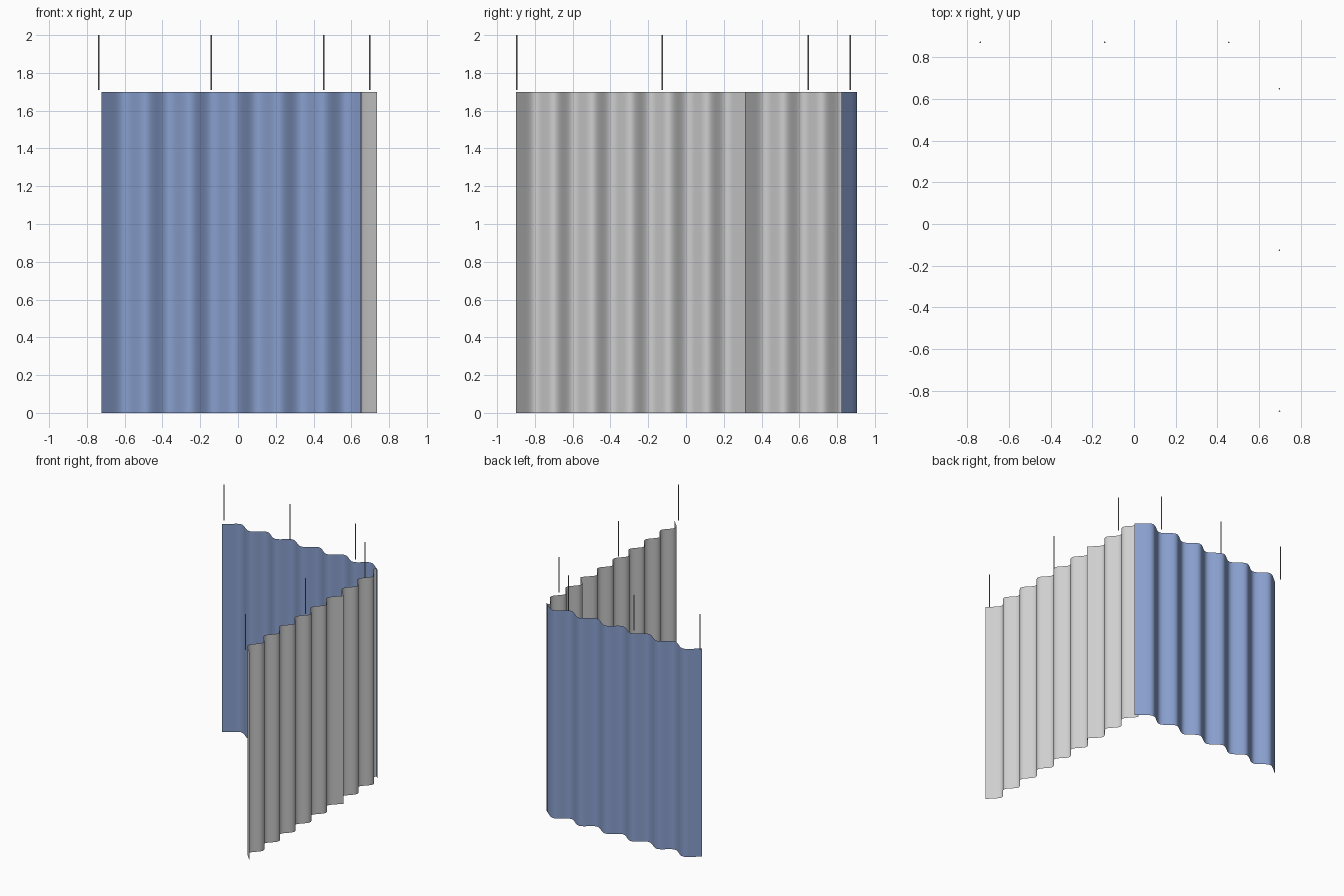
import bpy, bmesh, math

if "Cube" in bpy.data.objects:
    bpy.data.objects.remove(bpy.data.objects["Cube"])


def material(name, rgb):
    mat = bpy.data.materials.new(name)
    mat.diffuse_color = (*rgb, 1.0)
    mat.use_nodes = True
    mat.node_tree.nodes["Principled BSDF"].inputs["Base Color"].default_value = mat.diffuse_color
    return mat


BLUE = material("blue fabric", (0.25, 0.35, 0.62))
GRAY = material("light gray fabric", (0.62, 0.62, 0.62))
STEEL = material("gray metal", (0.35, 0.35, 0.35))
HEIGHT = 1.70


def finish(name, bm, mat):
    mesh = bpy.data.meshes.new(name)
    bm.to_mesh(mesh)
    bm.free()
    mesh.materials.append(mat)
    obj = bpy.data.objects.new(name, mesh)
    bpy.context.collection.objects.link(obj)
    return obj


def wave(start, step, count, middle, swing, phase):
    """Control points of a pleat: four steps per wave, as (along, across)."""
    return [(start + i * step, middle + swing * math.cos(math.pi / 2 * i + phase))
            for i in range(count + 1)]


def curtain(name, points, mat):
    """Single-sheet pleated curtain, rounded by subdivision, ends kept."""
    bm = bmesh.new()
    rows = [[bm.verts.new((x, y, z)) for x, y in points] for z in (0, HEIGHT)]
    low, high = rows
    for i in range(len(points) - 1):
        bm.faces.new((low[i], low[i + 1], high[i + 1], high[i]))
    for f in bm.faces:
        f.smooth = True
    obj = finish(name, bm, mat)
    sub = obj.modifiers.new("round pleats", 'SUBSURF')
    sub.levels = sub.render_levels = 2
    sub.boundary_smooth = 'PRESERVE_CORNERS'
    return obj


def hanger(name, x, y):
    """Thin suspension rod above a curtain."""
    bm = bmesh.new()
    bmesh.ops.create_cone(bm, cap_ends=True, segments=8,
                          radius1=0.004, radius2=0.004, depth=0.29)
    bmesh.ops.translate(bm, verts=bm.verts, vec=(x, y, 1.855))
    for f in bm.faces:
        f.smooth = len(f.verts) == 4
    return finish(name, bm, STEEL)


# Back curtain: six waves along x
back = wave(-0.722, 1.407 / 24, 24, 0.8725, 0.0485, math.pi)
curtain("back_curtain", back, BLUE)

# Side curtain: two lengths meeting in a sharp pleat
STEP = 0.2025 / 4
front_part = wave(-0.90, STEP, 24, 0.686, 0.049, 0)
rear_part = wave(0.315, STEP, 10, 0.686, 0.049, 0)
rear_part.append((0.845, 0.663))
curtain("side_curtain_front", [(x, y) for y, x in front_part], GRAY)
curtain("side_curtain_rear", [(x, y) for y, x in rear_part], GRAY)

# Suspension rods
for i in range(3):
    hanger(f"back_hanger_{i + 1}", -0.736 + 0.595 * i, 0.87)
    hanger(f"side_hanger_{i + 1}", 0.697, -0.897 + 0.772 * i)
